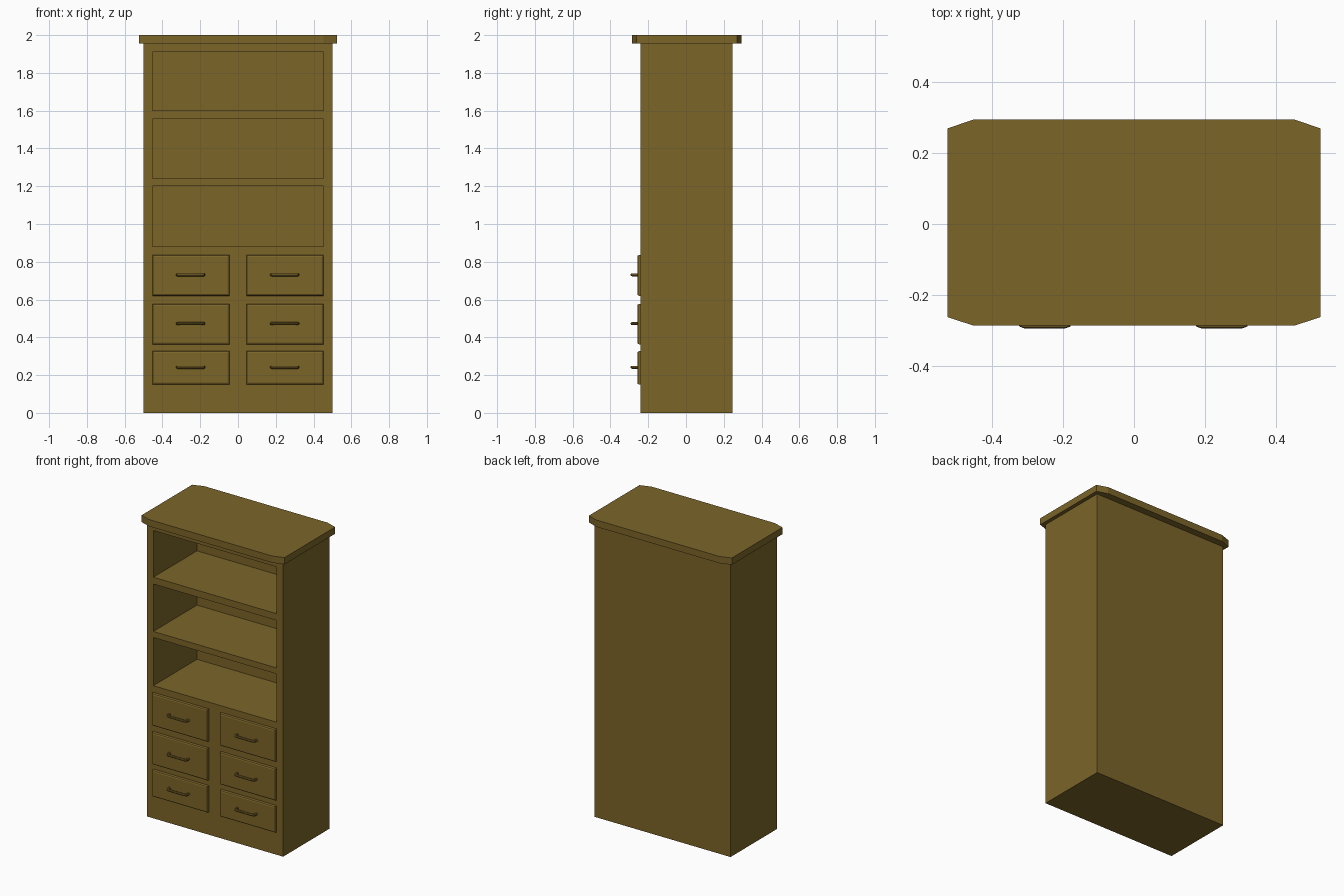
import bpy, bmesh

if "Cube" in bpy.data.objects:
    bpy.data.objects.remove(bpy.data.objects["Cube"])

wood = bpy.data.materials.new("wood")
wood.diffuse_color = (0.2, 0.13, 0.022, 1)
wood.use_nodes = True
wood.node_tree.nodes["Principled BSDF"].inputs["Base Color"].default_value = wood.diffuse_color

FRONT, BACK = -0.241, 0.247


def finish(bm, name):
    bmesh.ops.recalc_face_normals(bm, faces=bm.faces)
    me = bpy.data.meshes.new(name)
    bm.to_mesh(me)
    bm.free()
    me.materials.append(wood)
    ob = bpy.data.objects.new(name, me)
    bpy.context.collection.objects.link(ob)
    return ob


def box(name, x, y, z, front_bevel=0):
    bm = bmesh.new()
    bmesh.ops.create_cube(bm, size=1)
    for v in bm.verts:
        for i, (lo, hi) in enumerate((x, y, z)):
            v.co[i] = hi if v.co[i] > 0 else lo
    if front_bevel:
        edges = [e for e in bm.edges if all(v.co.y == min(w.co.y for w in bm.verts) for v in e.verts)]
        bmesh.ops.bevel(bm, geom=edges, offset=front_bevel, segments=2, profile=0.5, affect='EDGES')
    return finish(bm, name)


# Carcass with three open shelf bays cut into the front
carcass = box("carcass", (-0.5, 0.5), (FRONT, BACK), (0, 1.955))
for i, z in enumerate([(0.88, 1.2), (1.24, 1.555), (1.6, 1.91)]):
    cutter = box("bay_cutter", (-0.453, 0.453), (FRONT - 0.1, BACK - 0.03), z)
    cutter.hide_render = True
    mod = carcass.modifiers.new("bay", 'BOOLEAN')
    mod.operation = 'DIFFERENCE'
    mod.solver = 'EXACT'
    mod.object = cutter
    bpy.context.view_layer.objects.active = carcass
    bpy.ops.object.modifier_apply(modifier=mod.name)
    bpy.data.objects.remove(cutter)

# Top slab with clipped corners
outline = [(0.525, -0.262), (0.525, 0.269), (0.452, 0.294), (-0.452, 0.294),
           (-0.525, 0.269), (-0.525, -0.262), (-0.452, -0.286), (0.452, -0.286)]
bm = bmesh.new()
face = bm.faces.new([bm.verts.new((x, y, 1.955)) for x, y in outline])
ext = bmesh.ops.extrude_face_region(bm, geom=[face])
for v in ext["geom"]:
    if isinstance(v, bmesh.types.BMVert):
        v.co.z = 2.0
finish(bm, "top_slab")


# Rounded bar pull swept along a U-shaped path
def handle(name, cx, cz):
    half = [(0.070, -0.252), (0.070, -0.272), (0.066, -0.283), (0.056, -0.286)]
    path = half + [(-x, y) for x, y in reversed(half)]
    cu = bpy.data.curves.new(name, 'CURVE')
    cu.dimensions = '3D'
    cu.bevel_depth = 0.008
    cu.bevel_resolution = 2
    cu.use_fill_caps = True
    sp = cu.splines.new('POLY')
    sp.points.add(len(path) - 1)
    for p, (x, y) in zip(sp.points, path):
        p.co = (cx + x, y, cz, 1)
    cu.materials.append(wood)
    ob = bpy.data.objects.new(name, cu)
    bpy.context.collection.objects.link(ob)
    bpy.ops.object.select_all(action='DESELECT')
    ob.select_set(True)
    bpy.context.view_layer.objects.active = ob
    bpy.ops.object.convert(target='MESH')
    bpy.ops.object.shade_smooth_by_angle()


# Two columns of three drawers
for side, cx in (("left", -0.249), ("right", 0.249)):
    for row, (lo, hi) in enumerate([(0.15, 0.327), (0.363, 0.577), (0.62, 0.836)], 1):
        box(f"drawer_front_{side}_{row}", (cx - 0.204, cx + 0.204),
            (FRONT - 0.017, FRONT + 0.01), (lo, hi), 0.01)
        handle(f"drawer_handle_{side}_{row}", cx - 0.002, (lo + hi) / 2 + 0.003)
